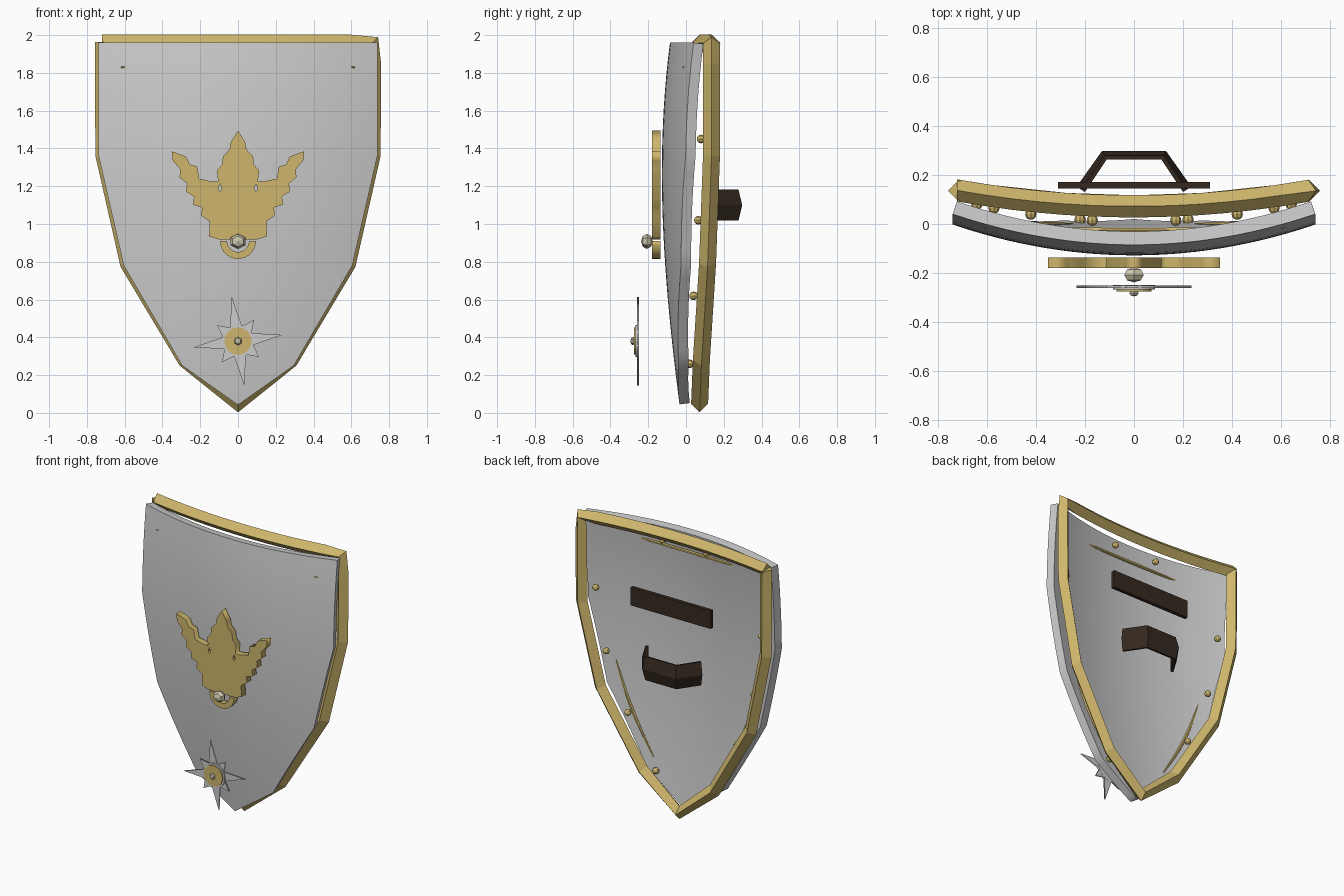
import bpy, bmesh, math
from mathutils import Vector

if "Cube" in bpy.data.objects:
    bpy.data.objects.remove(bpy.data.objects["Cube"])

def material(name, rgb):
    m = bpy.data.materials.new(name)
    m.diffuse_color = (*rgb, 1)
    m.use_nodes = True
    m.node_tree.nodes["Principled BSDF"].inputs["Base Color"].default_value = m.diffuse_color
    return m

GOLD = material("gold", (0.62, 0.47, 0.15))
LEATHER = material("dark_leather", (0.035, 0.022, 0.014))
GEM = material("pale_gem", (0.62, 0.58, 0.42))

def finish(ob, name, mat=None):
    ob.name = name
    if mat:
        ob.data.materials.clear()
        ob.data.materials.append(mat)
    return ob

def from_bmesh(bm, name, mat=None):
    me = bpy.data.meshes.new(name)
    bm.to_mesh(me)
    bm.free()
    ob = bpy.data.objects.new(name, me)
    bpy.context.collection.objects.link(ob)
    return finish(ob, name, mat)

def sweep(name, path, axis, section, mat, taper=None):
    """Sweep a cross-section of (outward, along-axis) offsets down a path, capped."""
    path = [Vector(p) for p in path]
    axis = Vector(axis)
    bm = bmesh.new()
    rings = []
    for i, p in enumerate(path):
        t = Vector()
        if i > 0:
            t += (p - path[i - 1]).normalized()
        if i < len(path) - 1:
            t += (path[i + 1] - p).normalized()
        n = t.cross(axis).normalized()
        s = taper(i / (len(path) - 1)) if taper else 1
        rings.append([bm.verts.new(p + n * a * s + axis * b * s) for a, b in section])
    k = len(section)
    for r0, r1 in zip(rings, rings[1:]):
        for j in range(k):
            bm.faces.new((r0[j], r0[(j + 1) % k], r1[(j + 1) % k], r1[j]))
    bm.faces.new(rings[0])
    bm.faces.new(rings[-1])
    bmesh.ops.recalc_face_normals(bm, faces=bm.faces)
    return from_bmesh(bm, name, mat)

def cutout(name, loops, y, half, mat=None):
    """Flat plate in the xz plane; inner loops become holes."""
    cu = bpy.data.curves.new(name, 'CURVE')
    cu.dimensions, cu.fill_mode, cu.extrude = '2D', 'BOTH', half
    for loop in loops:
        sp = cu.splines.new('POLY')
        sp.points.add(len(loop) - 1)
        for pt, (x, z) in zip(sp.points, loop):
            pt.co = (x, z, 0, 1)
        sp.use_cyclic_u = True
    ob = bpy.data.objects.new(name, cu)
    bpy.context.collection.objects.link(ob)
    ob.location.y = y
    ob.rotation_euler.x = math.pi / 2
    bpy.ops.object.select_all(action='DESELECT')
    ob.select_set(True)
    bpy.context.view_layer.objects.active = ob
    bpy.ops.object.convert(target='MESH')
    return finish(bpy.context.object, name, mat)

def ball(name, loc, scale, seg, rings, mat=None):
    bpy.ops.mesh.primitive_uv_sphere_add(segments=seg, ring_count=rings, radius=1,
                                         location=loc, rotation=(math.pi / 2, 0, 0))
    bpy.context.object.scale = scale
    return finish(bpy.context.object, name, mat)

# Curved shield plate
OUTLINE = [(1.96, 0.738), (1.36, 0.738), (0.78, 0.605), (0.25, 0.295), (0.045, 0.004)]

def front_y(x, z):
    a, b, c = z - 1.96, z - 1.36, z - 0.78
    return -0.085 + 0.07 * a + 0.0842 * a * b + 0.0148 * a * b * c + 0.23 * x * x

bm = bmesh.new()
rows, COLS, STEPS = [], 28, 7
for (z0, w0), (z1, w1) in zip(OUTLINE, OUTLINE[1:]):
    for s in range(STEPS):
        rows.append((z0 + (z1 - z0) * s / STEPS, w0 + (w1 - w0) * s / STEPS))
rows.append(OUTLINE[-1])
grid = []
for z, w in rows:
    xs = [w * (2 * c / COLS - 1) for c in range(COLS + 1)]
    grid.append([bm.verts.new((x, front_y(x, z), z)) for x in xs])
for up, lo in zip(grid, grid[1:]):
    for c in range(COLS):
        bm.faces.new((lo[c], lo[c + 1], up[c + 1], up[c]))
plate = from_bmesh(bm, "shield_plate")
mod = plate.modifiers.new("thickness", 'SOLIDIFY')
mod.thickness, mod.offset = 0.055, -1
bpy.ops.object.select_all(action='DESELECT')
plate.select_set(True)
bpy.context.view_layer.objects.active = plate
bpy.ops.object.modifier_apply(modifier="thickness")
bpy.ops.object.shade_smooth_by_angle(angle=math.radians(30))

# Diamond-section rim behind the plate, open at the top left corner
def rim_point(x, z):
    return (x, 0.072 + 0.125 * x * x, z)

top = [(-0.72 + 1.32 * i / 12, 1.957) for i in range(13)]
side = [(0.71, 1.957), (0.712, 1.85), (0.712, 1.6), (0.709, 1.36), (0.58, 0.79), (0.275, 0.28)]
left = [(-x, z) for x, z in reversed(side[1:])] + [(-0.713, 1.963)]
R = 0.045
DIAMOND = [(R, 0), (0, R), (-R, 0), (0, -R)]
sweep("rim", [rim_point(x, z) for x, z in top + side + [(0, 0.048)] + left],
      (0, 1, 0), DIAMOND, GOLD)

# Rivets inside the rim
for x, z in [(0.17, 1.88), (0.64, 1.45), (0.57, 1.02), (0.42, 0.62), (0.22, 0.26)]:
    for s in (-1, 1):
        ball("rivet", (s * x, 0.01 + 0.17 * x * x, z), (0.023,) * 3, 8, 6, GOLD)

# Slim inlay strips showing on the back
def strip(name, path):
    sec = [(0.011 * math.cos(a), 0.011 * math.sin(a)) for a in [i * math.pi / 3 for i in range(6)]]
    sweep(name, path, (0, 1, 0), sec, GOLD, lambda t: 0.35 + 0.65 * math.sin(math.pi * t))

strip("top_inlay", [(x, -0.025 + 0.03 * x * x, 1.83)
                    for x in [-0.62 + 1.24 * i / 12 for i in range(13)]])
for s in (-1, 1):
    strip("side_inlay", [(s * (0.55 - 0.3 * t + 0.03 * math.sin(math.pi * t)), 0.0, 0.98 - 0.64 * t)
                         for t in [i / 8 for i in range(9)]])

# Arm strap and hand grip
bpy.ops.mesh.primitive_cube_add(size=1, location=(0, 0.157, 1.51))
bpy.context.object.scale = (0.62, 0.026, 0.125)
finish(bpy.context.object, "arm_strap", LEATHER)
sweep("hand_grip", [(-0.215, 0.14, 1.1), (-0.12, 0.278, 1.1), (0.12, 0.278, 1.1), (0.215, 0.14, 1.1)],
      (0, 0, 1), [(0.018, -0.08), (0.018, 0.08), (0, 0.082), (-0.022, 0), (0, -0.082)], LEATHER)

# Leaf emblem: three notched leaves, mirrored half outline
half = [(0.037, 1.435), (0.045, 1.395), (0.08, 1.357), (0.083, 1.315), (0.112, 1.283),
        (0.105, 1.225), (0.137, 1.225), (0.205, 1.24), (0.217, 1.305), (0.255, 1.315),
        (0.275, 1.357), (0.35, 1.385), (0.345, 1.335), (0.305, 1.288), (0.31, 1.247),
        (0.27, 1.214), (0.275, 1.172), (0.233, 1.145), (0.238, 1.103), (0.19, 1.087),
        (0.195, 1.045), (0.15, 1.013), (0.153, 0.935), (0.10, 0.918)]
leaves = [(0, 1.495)] + half + [(-x, z) for x, z in reversed(half)]
holes = [[(s * 0.095 + dx, 1.19 + dz) for dx, dz in [(0, 0.025), (0.01, -0.005), (0, -0.018), (-0.01, -0.005)]]
         for s in (-1, 1)]
cutout("leaf_emblem", [leaves] + holes, -0.158, 0.022, GOLD)

# Half-ring and gem below the leaves
arc = [math.pi * (1 + i / 14) for i in range(15)]
ring = [(0.095 * math.cos(a), 0.91 + 0.095 * math.sin(a)) for a in arc]
ring += [(0.058 * math.cos(a), 0.91 + 0.058 * math.sin(a)) for a in reversed(arc)]
cutout("emblem_ring", [ring], -0.158, 0.022, GOLD)
ball("emblem_gem", (0, -0.207, 0.908), (0.046, 0.04, 0.031), 6, 4, GEM)

# Star burst near the tip
star = []
for i in range(8):
    for r, off in ((0.14 if i % 2 else 0.237, 0), (0.083, 22.5)):
        a = math.radians(8 + 45 * i + off)
        star.append((r * math.cos(a), 0.38 + r * math.sin(a)))
cutout("star_spikes", [star], -0.255, 0.005)
for name, r, y, d, mat in [("star_base", 0.085, -0.258, 0.018, None), ("star_disc", 0.072, -0.265, 0.018, GOLD)]:
    bpy.ops.mesh.primitive_cylinder_add(vertices=24, radius=r, depth=d, location=(0, y, 0.38),
                                        rotation=(math.pi / 2, 0, 0))
    finish(bpy.context.object, name, mat)
ball("star_boss", (0, -0.281, 0.38), (0.022, 0.022, 0.014), 6, 4, GEM)
